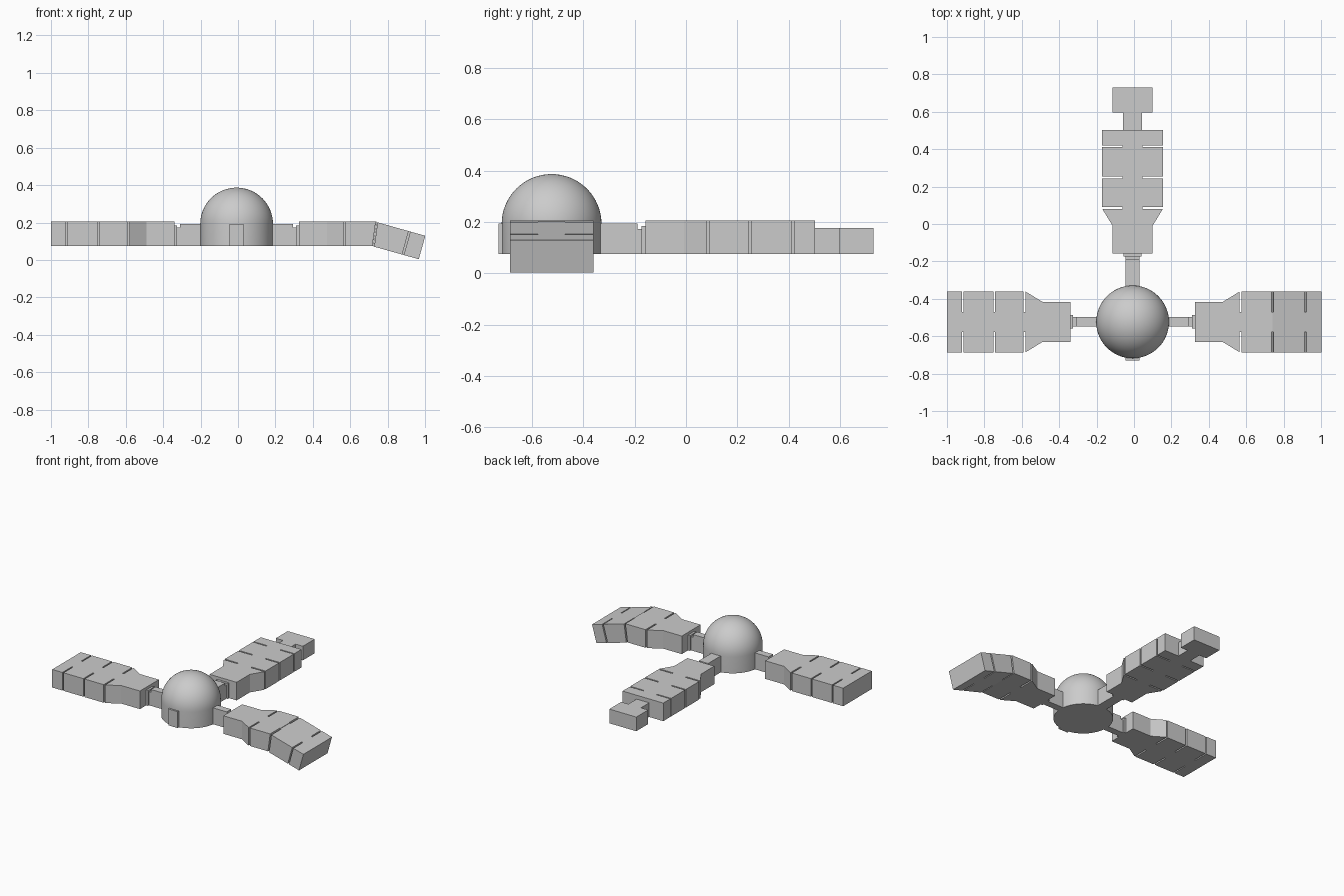
import bpy, bmesh, math
from mathutils import Matrix, Vector

if "Cube" in bpy.data.objects:
    bpy.data.objects.remove(bpy.data.objects["Cube"])

CENTRE = Vector((-0.0075, -0.5235, 0))
Z0, TOP, MID = 0.075, 0.205, 0.14
HINGE = 0.74                      # distance of the middle slot along an arm
WIDE, SLIM, CORE = 0.1625, 0.1075, 0.053


def prism(name, half, angle, z1=TOP, shift=0.0, deform=None):
    """Extrude a symmetric (distance, half width) outline and aim it outward."""
    outline = [(u, -w) for u, w in half] + [(u, w) for u, w in reversed(half)]
    bm = bmesh.new()
    rows = []
    for z in (Z0, z1):
        row = []
        for u, v in outline:
            p = Vector((u, v, z))
            if deform:
                p = deform(p)
            p.x += shift
            row.append(bm.verts.new(p))
        rows.append(row)
    low, high = rows
    bm.faces.new(list(reversed(low)))
    bm.faces.new(high)
    n = len(low)
    for i in range(n):
        j = (i + 1) % n
        bm.faces.new((low[i], low[j], high[j], high[i]))
    bmesh.ops.recalc_face_normals(bm, faces=bm.faces)
    bm.transform(Matrix.Translation(CENTRE) @ Matrix.Rotation(angle, 4, 'Z'))
    me = bpy.data.meshes.new(name)
    bm.to_mesh(me)
    bm.free()
    ob = bpy.data.objects.new(name, me)
    bpy.context.collection.objects.link(ob)
    return ob


def bar(name, u0, u1, w, angle, z1=TOP, shift=0.0):
    return prism(name, [(u0, w), (u1, w)], angle, z1, shift)


# Drooping outer half: mitred at the hinge, then rotated downward
BEND = math.radians(15.7)


def mitre_inner(p):
    if p.x > HINGE - 0.01:
        p.x += (p.z - MID) * math.tan(BEND / 2)
    return p


def droop_outer(p):
    d, h = (p.x - HINGE) * 1.035, p.z - MID
    if d < 0.01:
        d -= h * math.tan(BEND / 2)
    return Vector((HINGE + d * math.cos(BEND) + h * math.sin(BEND), p.y,
                   MID - 0.003 - d * math.sin(BEND) + h * math.cos(BEND)))


# Slotted arm outlines
INNER = [(0.3325, SLIM), (0.4825, SLIM), (0.5725, WIDE), (0.5725, CORE),
         (0.583, CORE), (0.583, WIDE), (0.735, WIDE), (0.735, CORE), (HINGE, CORE)]
OUTER = [(HINGE, CORE), (0.745, CORE), (0.745, WIDE), (0.903, WIDE), (0.903, CORE),
         (0.912, CORE), (0.912, WIDE), (0.9925, WIDE)]


def arm(side, angle, shift=0.0, bent=False, link=0.025):
    prism(side + "_arm_inner", INNER, angle, shift=shift,
          deform=mitre_inner if bent else None)
    prism(side + "_arm_outer", OUTER, angle, shift=shift,
          deform=droop_outer if bent else None)
    # connecting bar, stepped joint and flange
    bar(side + "_link", 0.15, 0.302 + shift, link, angle, 0.193)
    bar(side + "_joint", 0.302, 0.3175, link, angle, 0.172, shift)
    bar(side + "_flange", 0.3175, 0.3325, link + 0.011, angle, 0.185, shift)


arm("right", 0, bent=True)
arm("left", math.pi)
arm("back", math.pi / 2, shift=0.0325, link=0.037)

# Narrow neck and end block on the back arm
bar("back_neck", 1.025, 1.1185, 0.05, math.pi / 2, 0.177)
bar("back_end_block", 1.1185, 1.2535, SLIM, math.pi / 2, 0.177)

# Door at the front of the dome
bar("front_door", 0.15, 0.2065, 0.037, -math.pi / 2, 0.193)

# Domed hub: lathed profile
R, SPRING = 0.1945, 0.192
profile = [(0, Z0), (R, Z0)]
profile += [(R * math.cos(a), SPRING + R * math.sin(a))
            for a in (math.pi / 2 * i / 16 for i in range(17))]
bm = bmesh.new()
vs = [bm.verts.new((r, 0, z)) for r, z in profile]
edges = [bm.edges.new(pair) for pair in zip(vs, vs[1:])]
bmesh.ops.spin(bm, geom=vs + edges, cent=(0, 0, 0), axis=(0, 0, 1),
               angle=math.tau, steps=64)
bmesh.ops.remove_doubles(bm, verts=bm.verts, dist=1e-5)
bmesh.ops.recalc_face_normals(bm, faces=bm.faces)
me = bpy.data.meshes.new("domed_hub")
bm.to_mesh(me)
bm.free()
hub = bpy.data.objects.new("domed_hub", me)
hub.location = CENTRE
bpy.context.collection.objects.link(hub)
bpy.context.view_layer.objects.active = hub
hub.select_set(True)
bpy.ops.object.shade_smooth_by_angle(angle=math.radians(35))
